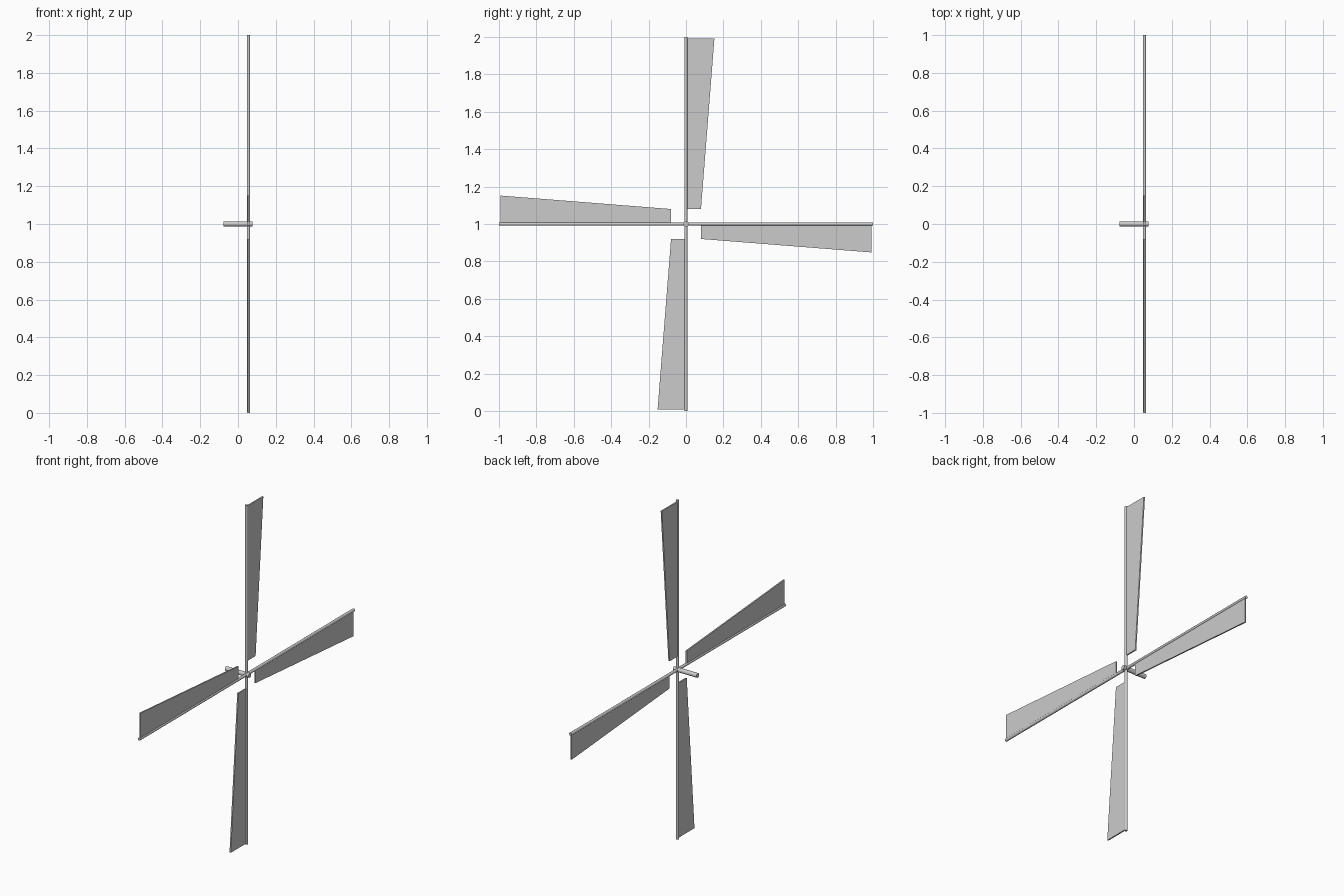
import bpy, bmesh, math
from mathutils import Matrix, Vector

if "Cube" in bpy.data.objects:
    bpy.data.objects.remove(bpy.data.objects["Cube"])

HUB = Vector((0.055, 0, 1))


def cylinder(name, radius, length, centre, axis, sides=16):
    rot = (0, math.pi / 2, 0) if axis == 'X' else (math.pi / 2, 0, 0) if axis == 'Y' else (0, 0, 0)
    bpy.ops.mesh.primitive_cylinder_add(vertices=sides, radius=radius, depth=length,
                                        location=centre, rotation=rot)
    ob = bpy.context.object
    ob.name = name
    bpy.ops.object.shade_smooth_by_angle(angle=math.radians(40))
    return ob


def sail(name, angle):
    # tapered flat panel, extruded through its thickness and turned about the axle
    t = 0.008
    profile = [(0, 0.08), (0.08, 0.08), (0.152, 0.993), (0, 0.993)]
    bm = bmesh.new()
    face = bm.faces.new([bm.verts.new((-t / 2, y, z)) for y, z in profile])
    ext = bmesh.ops.extrude_face_region(bm, geom=[face])
    bmesh.ops.translate(bm, vec=(t, 0, 0),
                        verts=[v for v in ext['geom'] if isinstance(v, bmesh.types.BMVert)])
    bmesh.ops.recalc_face_normals(bm, faces=bm.faces)
    bm.transform(Matrix.Translation(HUB) @ Matrix.Rotation(angle, 4, 'X'))
    mesh = bpy.data.meshes.new(name)
    bm.to_mesh(mesh)
    bm.free()
    bpy.context.collection.objects.link(bpy.data.objects.new(name, mesh))


# axle through the hub
cylinder("axle", 0.013, 0.154, (0, 0, 1), 'X')

# two crossed spars
cylinder("vertical_spar", 0.0085, 2.0, HUB, 'Z')
cylinder("horizontal_spar", 0.0085, 2.0, HUB, 'Y')

# four sails
for i in range(4):
    sail(f"sail_{i + 1}", i * math.pi / 2)
